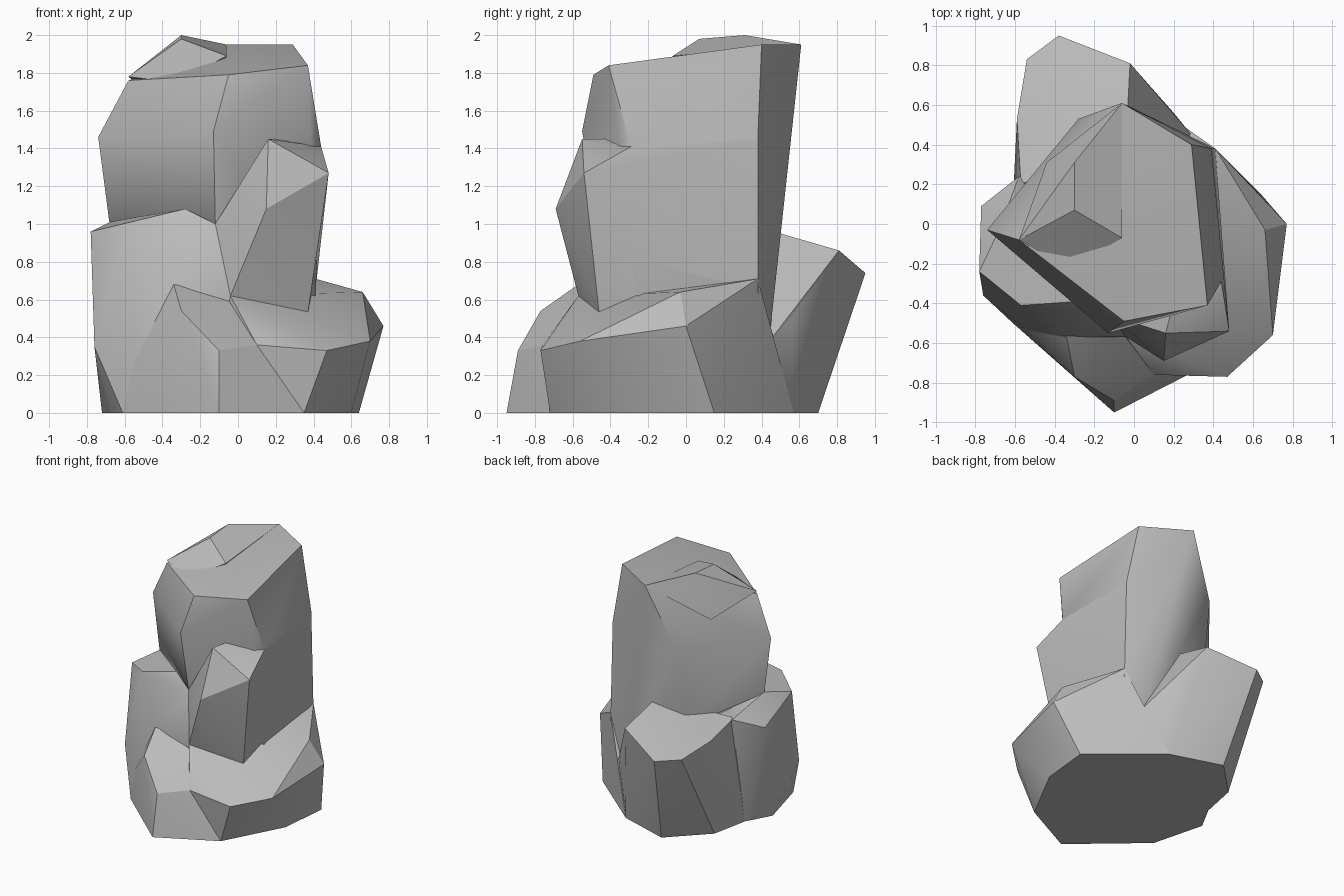
import bpy
import bmesh
import math

default_cube = bpy.data.objects.get("Cube")
if default_cube:
    bpy.data.objects.remove(default_cube, do_unlink=True)

# One plain grey stone colour
stone = bpy.data.materials.new("stone grey")
stone.use_nodes = True
stone_colour = (.5, .5, .5, 1)
stone.diffuse_color = stone_colour
stone.node_tree.nodes["Principled BSDF"].inputs["Base Color"].default_value = stone_colour


def make_boulder(name, corners, crease_angle=28):
    """Wrap a faceted convex boulder around a few corner points."""
    bm = bmesh.new()
    for corner in corners:
        bm.verts.new(corner)
    hull = bmesh.ops.convex_hull(bm, input=bm.verts[:])
    unused = [v for v in hull["geom_interior"] + hull["geom_unused"]
              if isinstance(v, bmesh.types.BMVert) and v.is_valid]
    bmesh.ops.delete(bm, geom=list(set(unused)), context="VERTS")
    # Merge nearly coplanar triangles into broad facets
    bmesh.ops.dissolve_limit(bm, angle_limit=math.radians(3),
                             verts=bm.verts[:], edges=bm.edges[:])
    bmesh.ops.recalc_face_normals(bm, faces=bm.faces[:])
    mesh = bpy.data.meshes.new(name)
    bm.to_mesh(mesh)
    bm.free()
    mesh.materials.append(stone)
    boulder = bpy.data.objects.new(name, mesh)
    bpy.context.collection.objects.link(boulder)
    bpy.ops.object.select_all(action="DESELECT")
    boulder.select_set(True)
    bpy.context.view_layer.objects.active = boulder
    bpy.ops.object.shade_smooth_by_angle(angle=math.radians(crease_angle))
    return boulder


# Tall central pillar: sloping top, waist, then buried foot
make_boulder("tall_pillar", [
    (.29, .4, 1.95), (.37, -.41, 1.84), (-.05, -.49, 1.79),
    (-.33, -.23, 1.75), (-.58, -.08, 1.76), (-.06, .61, 1.95),
    (-.06, -.07, 1.88),
    (.39, .38, 1.45), (.44, -.29, 1.41), (-.13, -.55, 1.49),
    (-.74, -.03, 1.46), (-.28, .53, 1.46),
    (.41, .38, .65), (.41, -.25, .6), (-.12, -.46, 1),
    (-.68, -.03, 1), (.28, .44, .38), (-.04, .44, .6), (-.3, .42, .8),
], crease_angle=45)

# Small peak rising gently out of the pillar's top
make_boulder("pillar_peak", [
    (-.3, .07, 1.98), (-.3, .31, 2), (-.06, -.07, 1.89),
    (-.33, -.23, 1.75), (-.58, -.08, 1.78), (-.44, .31, 1.66),
    (-.06, .61, 1.95), (-.2, .1, 1.6),
])

# Wedge on the pillar's front, its flank flush with the pillar's side
make_boulder("front_wedge", [
    (.16, -.55, 1.45), (.48, -.54, 1.27), (.15, -.69, 1.08),
    (-.04, -.57, .62), (.37, -.46, .53), (-.12, -.46, 1),
    (.44, -.29, 1.41), (.39, .38, 1.45), (.41, .38, .65), (.1, -.3, .6),
])

# Upright slab on the side of the pillar, its front leaning back
make_boulder("side_slab", [
    (-.78, -.24, .96), (-.57, -.41, 1.01), (-.28, -.39, 1.08),
    (-.12, -.46, 1), (-.04, -.57, .62),
    (-.68, -.03, 1.01), (-.77, .09, .79),
    (-.58, .24, .86), (-.76, -.36, .35), (-.55, -.53, .27),
    (-.34, -.57, .66), (-.72, -.08, 0), (-.61, -.5, 0),
    (-.61, .12, 0), (0, .2, 0), (0, -.4, 0),
])

# Low pointed boulder at the front
make_boulder("front_boulder", [
    (-.1, -.95, 0), (-.1, -.89, .33), (-.3, -.77, .54),
    (-.34, -.57, .68), (.1, -.76, .36), (.35, -.72, 0),
    (-.61, -.5, 0), (-.55, -.53, .27), (0, -.5, .62), (-.1, -.2, 0),
])

# Broad low boulder that carries the pillar
make_boulder("base_boulder", [
    (.47, -.77, .33), (.7, -.56, .38), (.77, 0, .46),
    (.66, -.03, .64), (.41, .38, .71), (.37, -.46, .53),
    (.1, -.76, .36), (-.04, -.57, .62), (.35, -.72, 0),
    (.6, -.25, 0), (.64, .15, 0), (.14, .57, 0), (-.4, .1, 0),
    (-.2, -.4, 0),
], crease_angle=30)

# Leaning boulder at the back
make_boulder("back_boulder", [
    (-.38, .95, .74), (-.54, .83, .75), (-.02, .81, .86),
    (-.59, .53, .8), (-.57, .2, .86), (-.04, .43, .97),
    (.2, .56, .5), (.29, .45, .39), (.14, .57, 0), (-.27, .7, 0),
    (-.55, .42, 0), (-.61, .12, 0), (0, -.2, 0),
])
